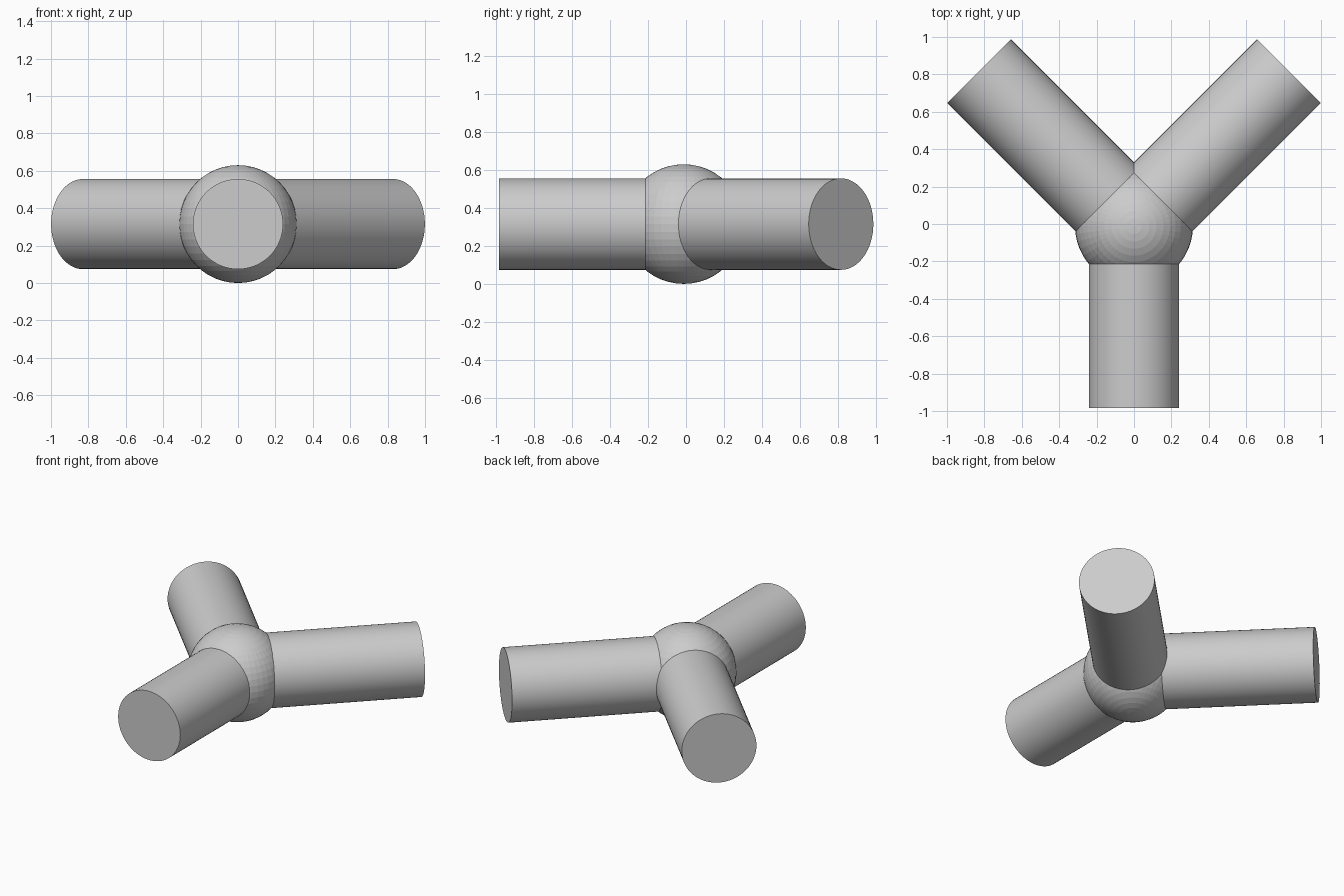
import bpy
import math
from mathutils import Vector

if "Cube" in bpy.data.objects:
    bpy.data.objects.remove(bpy.data.objects["Cube"])

CENTRE = Vector((0, -0.012, 0.315))
HUB_R, PIPE_R = 0.315, 0.241

grey = bpy.data.materials.new("light_grey")
grey.diffuse_color = (0.604, 0.604, 0.604, 1)
grey.use_nodes = True
grey.node_tree.nodes["Principled BSDF"].inputs["Base Color"].default_value = grey.diffuse_color


def finish(name, smooth):
    obj = bpy.context.object
    obj.name = name
    obj.data.materials.append(grey)
    if smooth:
        bpy.ops.object.shade_smooth_by_angle(angle=math.radians(30))


def pipe(name, angle, length):
    # solid cylinder running outward from the hub centre
    a = math.radians(angle)
    direction = Vector((math.cos(a), math.sin(a), 0))
    bpy.ops.mesh.primitive_cylinder_add(
        vertices=64, radius=PIPE_R, depth=length,
        location=CENTRE + direction * length / 2,
        rotation=(0, math.pi / 2, a))
    finish(name, True)


# Faceted ball hub
bpy.ops.mesh.primitive_uv_sphere_add(segments=48, ring_count=24, radius=HUB_R, location=CENTRE)
finish("ball_hub", False)

# Three pipes in a Y
pipe("front_pipe", -90, 0.972)
pipe("back_right_pipe", 45, 1.172)
pipe("back_left_pipe", 135, 1.172)
